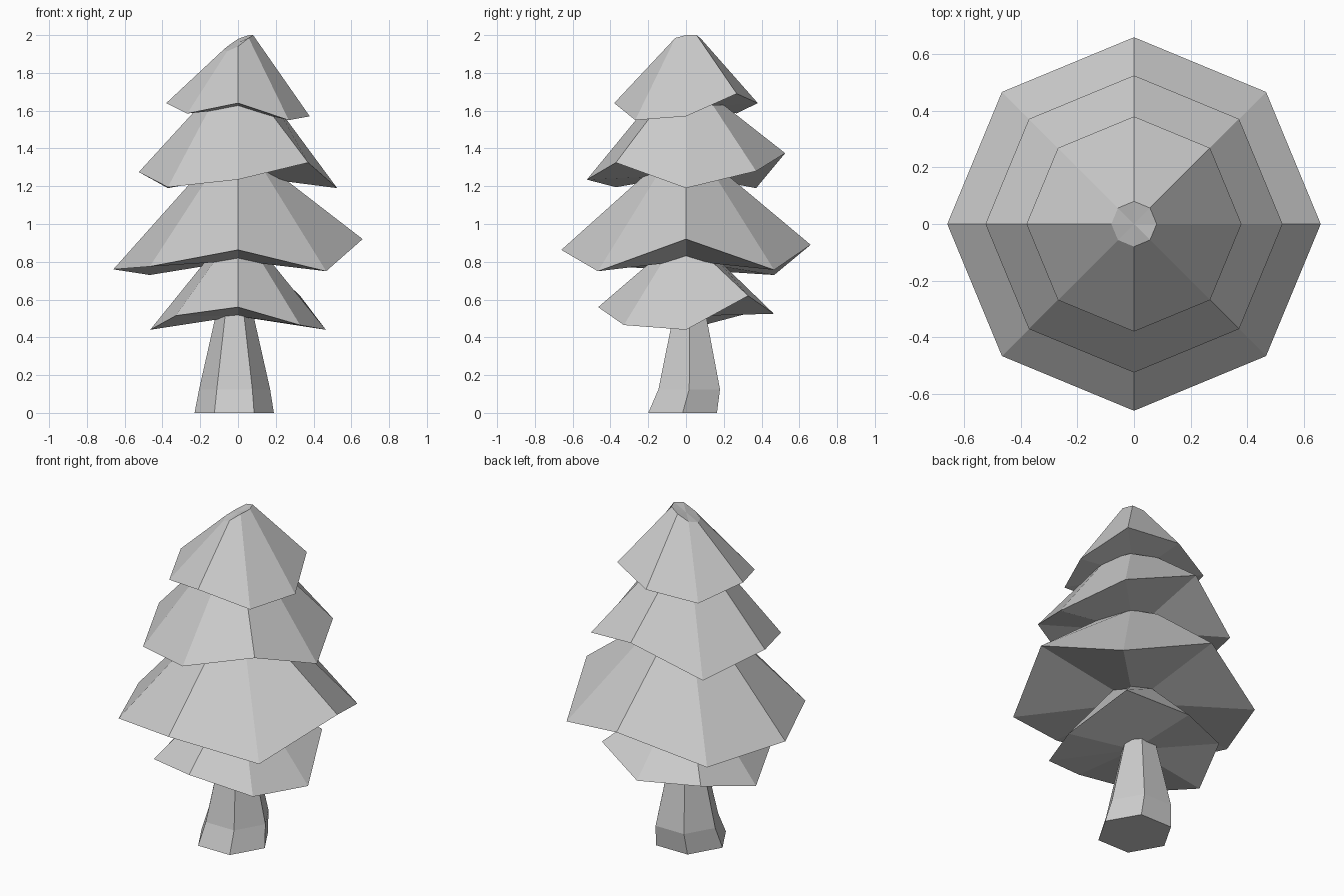
import bpy, bmesh
from math import sin, cos, tau

if "Cube" in bpy.data.objects:
    bpy.data.objects.remove(bpy.data.objects["Cube"])


def ring(bm, r, heights, cx=0.0, cy=0.0):
    """Ring of vertices, one per height, starting at +x and going anticlockwise."""
    n = len(heights)
    return [bm.verts.new((cx + r * cos(tau * i / n), cy + r * sin(tau * i / n), z))
            for i, z in enumerate(heights)]


def loft(name, rings, fan_ends):
    """Skin (radius, heights, cx, cy) rings from bottom to top and close both ends."""
    bm = bmesh.new()
    loops = [ring(bm, *r) for r in rings]
    n = len(loops[0])
    for a, b in zip(loops, loops[1:]):
        for i in range(n):
            j = (i + 1) % n
            bm.faces.new((a[i], a[j], b[j], b[i]))
    for loop in (loops[0], loops[-1]):
        if fan_ends:
            mid = bm.verts.new(sum((v.co for v in loop), loop[0].co * 0) / n)
            for i in range(n):
                bm.faces.new((loop[i], loop[(i + 1) % n], mid))
        else:
            bm.faces.new(loop)
    bmesh.ops.recalc_face_normals(bm, faces=bm.faces)
    me = bpy.data.meshes.new(name)
    bm.to_mesh(me)
    bm.free()
    bpy.context.collection.objects.link(bpy.data.objects.new(name, me))


# Trunk: six-sided, flared and slightly bent
loft("trunk", [(0.21, [0.0] * 6, -0.02, -0.018),
               (0.188, [0.125] * 6, -0.018, 0.017),
               (0.09, [0.56] * 6, -0.018, 0.02)], False)

# Foliage tiers: uneven eight-sided skirts (rim radius, rim heights, top radius, top heights)
tiers = {
    "foliage_bottom": (0.465, [0.44, 0.62, 0.525, 0.527, 0.44, 0.515, 0.56, 0.465],
                       0.15, [0.83] * 8),
    "foliage_lower": (0.66, [0.92, 0.757, 0.89, 0.73, 0.76, 0.775, 0.863, 0.75],
                      0.20, [1.275] * 8),
    "foliage_upper": (0.525, [1.19, 1.28, 1.375, 1.19, 1.275, 1.195, 1.235, 1.325],
                      0.20, [1.63] * 8),
    "foliage_top": (0.38, [1.57, 1.69, 1.64, 1.586, 1.64, 1.585, 1.64, 1.55],
                    0.08, [2.0, 2.0, 1.98, 1.94, 1.92, 1.915, 1.94, 1.985]),
}
for name, (r0, rim, r1, top) in tiers.items():
    loft(name, [(r0, rim), (r1, top)], True)
